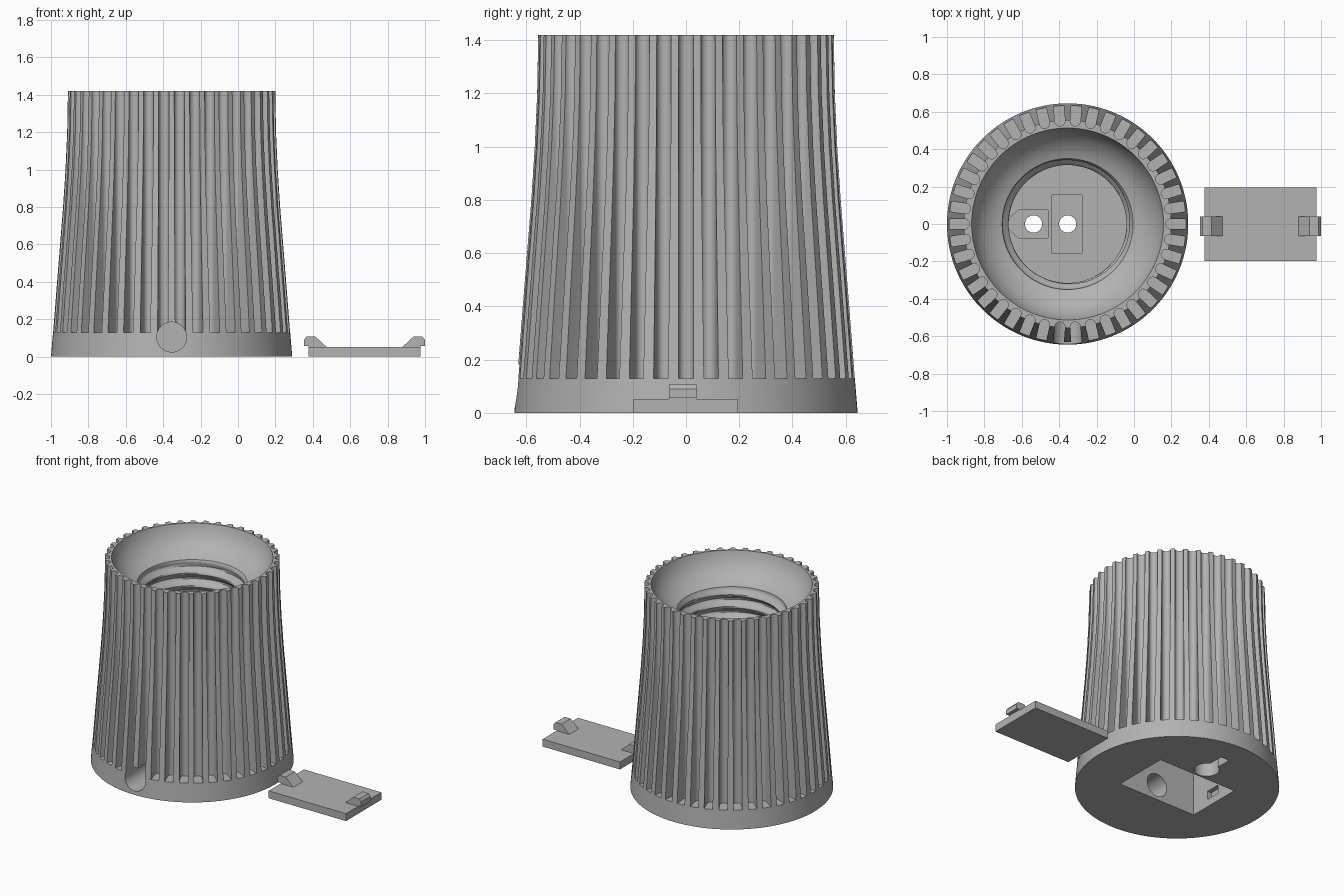
import bpy, bmesh
from math import sin, cos, pi, tau
from mathutils import Matrix

if "Cube" in bpy.data.objects:
    bpy.data.objects.remove(bpy.data.objects["Cube"], do_unlink=True)

BODY_X = -0.355
RIBS = 42
SEGMENTS = 168
FLOOR, THREAD_TOP = 0.55, 1.24

grey = bpy.data.materials.new("plain grey")
grey.use_nodes = True
grey.diffuse_color = (0.45, 0.45, 0.45, 1)
bsdf = next(n for n in grey.node_tree.nodes if n.type == "BSDF_PRINCIPLED")
bsdf.inputs["Base Color"].default_value = grey.diffuse_color


def finish(bm, name, x=0.0):
    bmesh.ops.recalc_face_normals(bm, faces=bm.faces[:])
    mesh = bpy.data.meshes.new(name)
    bm.to_mesh(mesh)
    bm.free()
    mesh.materials.append(grey)
    obj = bpy.data.objects.new(name, mesh)
    obj.location.x = x
    bpy.context.collection.objects.link(obj)
    return obj


def add_prism(bm, points, low, high, matrix=Matrix()):
    """Extrude a flat outline along local z."""
    ends = [[bm.verts.new(matrix @ Matrix.Translation((x, y, z)).translation) for x, y in points]
            for z in (low, high)]
    for ring in ends:
        bm.faces.new(ring)
    n = len(points)
    for i in range(n):
        j = (i + 1) % n
        bm.faces.new((ends[0][i], ends[0][j], ends[1][j], ends[1][i]))


def prism(name, points, low, high, matrix=Matrix(), x=BODY_X):
    bm = bmesh.new()
    add_prism(bm, points, low, high, matrix)
    return finish(bm, name, x)


def rect(x0, x1, y0, y1):
    return [(x0, y0), (x1, y0), (x1, y1), (x0, y1)]


def disc(x, y, r, n=48):
    return [(x + r * cos(tau * i / n), y + r * sin(tau * i / n)) for i in range(n)]


def smooth(obj):
    bpy.ops.object.select_all(action="DESELECT")
    obj.select_set(True)
    bpy.context.view_layer.objects.active = obj
    bpy.ops.object.shade_smooth_by_angle(angle=pi / 6)


# Turned body: tapered outside, bowl mouth, then a threaded socket
outside = [(0.645, 0), (0.634, 0.13), (0.613, 0.4), (0.597, 0.6), (0.581, 0.8),
           (0.568, 1.0), (0.559, 1.2), (0.555, 1.42)]
bowl = [(0.513, 1.42), (0.505, 1.39), (0.485, 1.345), (0.455, 1.305),
        (0.42, 1.275), (0.385, 1.253)]
ROWS, PITCH = 62, 0.09
rows = [lambda a, p=p: p for p in outside + bowl]


def thread_row(k):
    t = k / ROWS
    z = THREAD_TOP + (FLOOR - THREAD_TOP) * t
    fade = min(1, t * 12, (1 - t) * 12)
    return lambda a: (0.35 - 0.0175 * fade * (1 - cos(tau * z / PITCH - a)), z)


rows += [thread_row(k) for k in range(ROWS + 1)]

bm = bmesh.new()
rings = []
for row in rows:
    ring = []
    for s in range(SEGMENTS):
        a = tau * s / SEGMENTS
        r, z = row(a)
        ring.append(bm.verts.new((r * cos(a), r * sin(a), z)))
    rings.append(ring)
base_centre = bm.verts.new((0, 0, 0))
floor_centre = bm.verts.new((0, 0, FLOOR))
for s in range(SEGMENTS):
    t = (s + 1) % SEGMENTS
    for lower, upper in zip(rings, rings[1:]):
        bm.faces.new((lower[s], lower[t], upper[t], upper[s]))
    bm.faces.new((base_centre, rings[0][t], rings[0][s]))
    bm.faces.new((floor_centre, rings[-1][s], rings[-1][t]))
body = finish(bm, "ribbed_body", BODY_X)

# Cutters: compartment, catch slots, cable hole, hanging keyhole, contact seats, wire holes
upright = Matrix.Rotation(pi / 2, 4, "X")  # local y -> z, local z -> -y
cutters = [
    prism("compartment_cutter", rect(-0.303, 0.303, -0.198, 0.198), -0.1, 0.45),
    prism("catch_slot_cutter", rect(-0.335, 0.335, -0.063, 0.041), 0.054, 0.112),
    prism("cable_hole_cutter", disc(0, 0.105, 0.08), 0.03, 0.8, upright),
    prism("keyhole_cutter", disc(0, 0.29, 0.08), -0.1, 0.12),
    prism("keyhole_slot_cutter", rect(-0.032, 0.032, 0.29, 0.47), -0.1, 0.115),
    prism("centre_contact_cutter", rect(-0.083, 0.077, -0.157, 0.155), FLOOR - 0.03, FLOOR + 0.03),
    prism("side_contact_cutter",
          [(-0.105, -0.076), (-0.105, 0.076), (-0.26, 0.076), (-0.315, 0.028),
           (-0.315, -0.028), (-0.26, -0.076)], FLOOR - 0.035, FLOOR + 0.03),
    prism("centre_wire_cutter", disc(0, 0, 0.046), 0.4, 0.7),
    prism("side_wire_cutter", disc(-0.182, 0, 0.046), 0.4, 0.7),
]

# Round-bottomed flutes all around, open at the top
HALF, INNER = 0.0275, 0.525
flute = [(0.72, -HALF), (0.72, HALF)]
flute += [(INNER + HALF - HALF * sin(pi * i / 10), HALF * cos(pi * i / 10)) for i in range(11)]
bm = bmesh.new()
for i in range(RIBS):
    add_prism(bm, flute, 0.13, 1.6, Matrix.Rotation(tau * i / RIBS, 4, "Z"))
cutters.append(finish(bm, "flute_cutter", BODY_X))

bpy.context.view_layer.objects.active = body
for cutter in cutters:
    cutter.hide_render = True
    mod = body.modifiers.new(cutter.name, "BOOLEAN")
    mod.operation = "DIFFERENCE"
    mod.solver = "EXACT"
    mod.object = cutter
    bpy.ops.object.modifier_apply(modifier=mod.name)
    bpy.data.objects.remove(cutter, do_unlink=True)
smooth(body)

# Loose compartment lid with a snap catch at each end
LID_X = 0.676
prism("lid_plate", rect(-0.3, 0.3, -0.197, 0.195), 0, 0.052, x=LID_X)
catch = [(0.2, 0.05), (0.3, 0.05), (0.3, 0.056), (0.324, 0.056), (0.324, 0.09),
         (0.31, 0.107), (0.262, 0.107)]
for side, name in ((-1, "right_catch"), (1, "left_catch")):
    prism(name, [(side * x, z) for x, z in catch], -0.04, 0.063, upright, LID_X)
